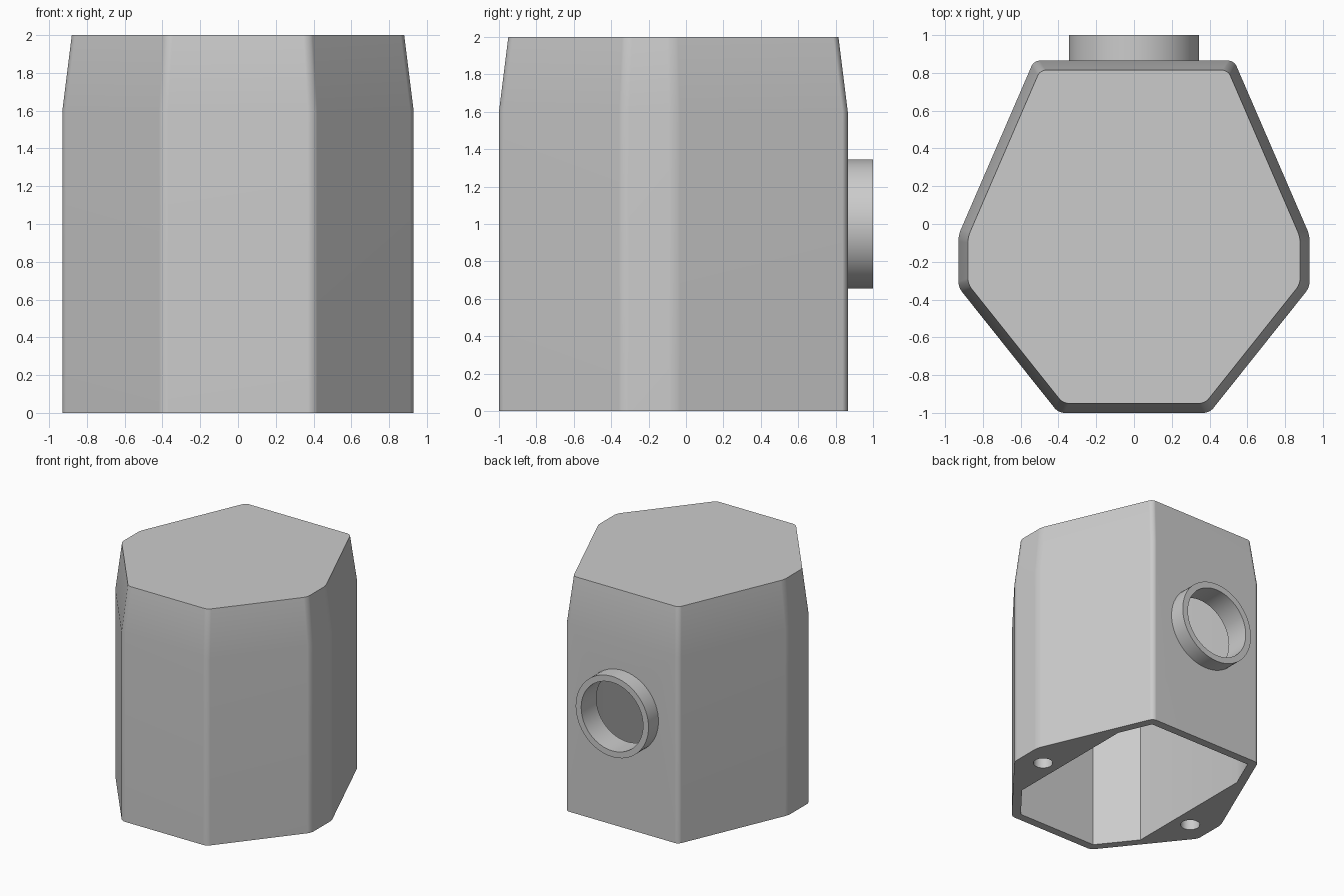
import bpy, bmesh, math
from mathutils import Vector, Matrix

if "Cube" in bpy.data.objects:
    bpy.data.objects.remove(bpy.data.objects["Cube"], do_unlink=True)

grey = bpy.data.materials.new("plain grey")
grey.use_nodes = True
grey.diffuse_color = (0.6, 0.6, 0.6, 1)
grey.node_tree.nodes["Principled BSDF"].inputs["Base Color"].default_value = (0.6, 0.6, 0.6, 1)

# Right half of the plan outline, mirrored to a counter-clockwise loop
HALF = [(0.40, -1.0), (0.93, -0.335), (0.93, -0.06), (0.53, 0.865)]
OUTLINE = [Vector(p) for p in HALF] + [Vector((-x, y)) for x, y in reversed(HALF)]
BACK, BORE_Z = 0.865, 1.0


def inset(points, distance):
    """Move every edge of a convex loop inwards by the same distance."""
    result = []
    for i, p in enumerate(points):
        a = (p - points[i - 1]).normalized()
        b = (points[(i + 1) % len(points)] - p).normalized()
        na, nb = Vector((-a.y, a.x)), Vector((-b.y, b.x))
        result.append(p + (na + nb) * distance / (1 + na.dot(nb)))
    return result


def finish(name, bm):
    bmesh.ops.recalc_face_normals(bm, faces=bm.faces)
    mesh = bpy.data.meshes.new(name)
    bm.to_mesh(mesh)
    bm.free()
    mesh.materials.append(grey)
    obj = bpy.data.objects.new(name, mesh)
    bpy.context.collection.objects.link(obj)
    return obj


def loft(levels):
    """Closed solid through (outline, height) rings."""
    bm = bmesh.new()
    rings = [[bm.verts.new((p.x, p.y, z)) for p in pts] for pts, z in levels]
    count = len(rings[0])
    for low, high in zip(rings, rings[1:]):
        for i in range(count):
            j = (i + 1) % count
            bm.faces.new((low[i], low[j], high[j], high[i]))
    bm.faces.new(rings[0][::-1])
    bm.faces.new(rings[-1])
    return bm


def cylinder(name, radius, start, end, sides=64):
    axis = Vector(end) - Vector(start)
    bm = bmesh.new()
    turn = axis.to_track_quat('Z', 'Y').to_matrix().to_4x4()
    place = Matrix.Translation((Vector(start) + Vector(end)) / 2) @ turn
    bmesh.ops.create_cone(bm, cap_ends=True, segments=sides, radius1=radius,
                          radius2=radius, depth=axis.length, matrix=place)
    return finish(name, bm)


def activate(obj):
    bpy.ops.object.select_all(action='DESELECT')
    obj.select_set(True)
    bpy.context.view_layer.objects.active = obj


def cut(obj, cutter):
    activate(obj)
    mod = obj.modifiers.new("cut", 'BOOLEAN')
    mod.operation, mod.solver, mod.object = 'DIFFERENCE', 'EXACT', cutter
    bpy.ops.object.modifier_apply(modifier=mod.name)


# Housing: straight walls, tapered top, rounded upright corners
bm = loft([(OUTLINE, 0), (OUTLINE, 1.6), (inset(OUTLINE, 0.05), 2)])
uprights = [e for e in bm.edges if abs(e.verts[0].co.z - e.verts[1].co.z) > 0.1]
bmesh.ops.bevel(bm, geom=uprights, offset=0.03, segments=4, profile=0.5, affect='EDGES')
housing = finish("housing", bm)

# Cavity: inset outline, trimmed at both sides to leave solid screw bosses
bm = loft([(inset(OUTLINE, 0.07), -0.1), (inset(OUTLINE, 0.07), 1.9)])
for side in (-1, 1):
    bmesh.ops.bisect_plane(bm, geom=bm.verts[:] + bm.edges[:] + bm.faces[:],
                           plane_co=(0.6 * side, 0, 0), plane_no=(side, 0, 0),
                           clear_outer=True)
    bmesh.ops.holes_fill(bm, edges=[e for e in bm.edges if e.is_boundary], sides=0)
cutters = [finish("cavity_cutter", bm)]

# Screw holes in the bosses
for side in (-1, 1):
    cutters.append(cylinder("screw_hole_cutter", 0.075, (0.745 * side, -0.21, -0.1),
                            (0.745 * side, -0.21, 0.5), 32))

# Rear spigot and the bore that opens into the cavity
spigot = cylinder("rear_spigot", 0.345, (0, BACK, BORE_Z), (0, 1, BORE_Z))
bore = cylinder("bore_cutter", 0.293, (0, 0.7, BORE_Z), (0, 1.1, BORE_Z))
cutters.append(bore)
cut(spigot, bore)
for cutter in cutters:
    cut(housing, cutter)
for cutter in cutters:
    bpy.data.objects.remove(cutter, do_unlink=True)

# Smooth rounded parts, keep hard edges crisp
for obj in (housing, spigot):
    activate(obj)
    bpy.ops.object.shade_smooth_by_angle(angle=math.radians(30))
    weighted = obj.modifiers.new("weighted normals", 'WEIGHTED_NORMAL')
    weighted.keep_sharp = True
